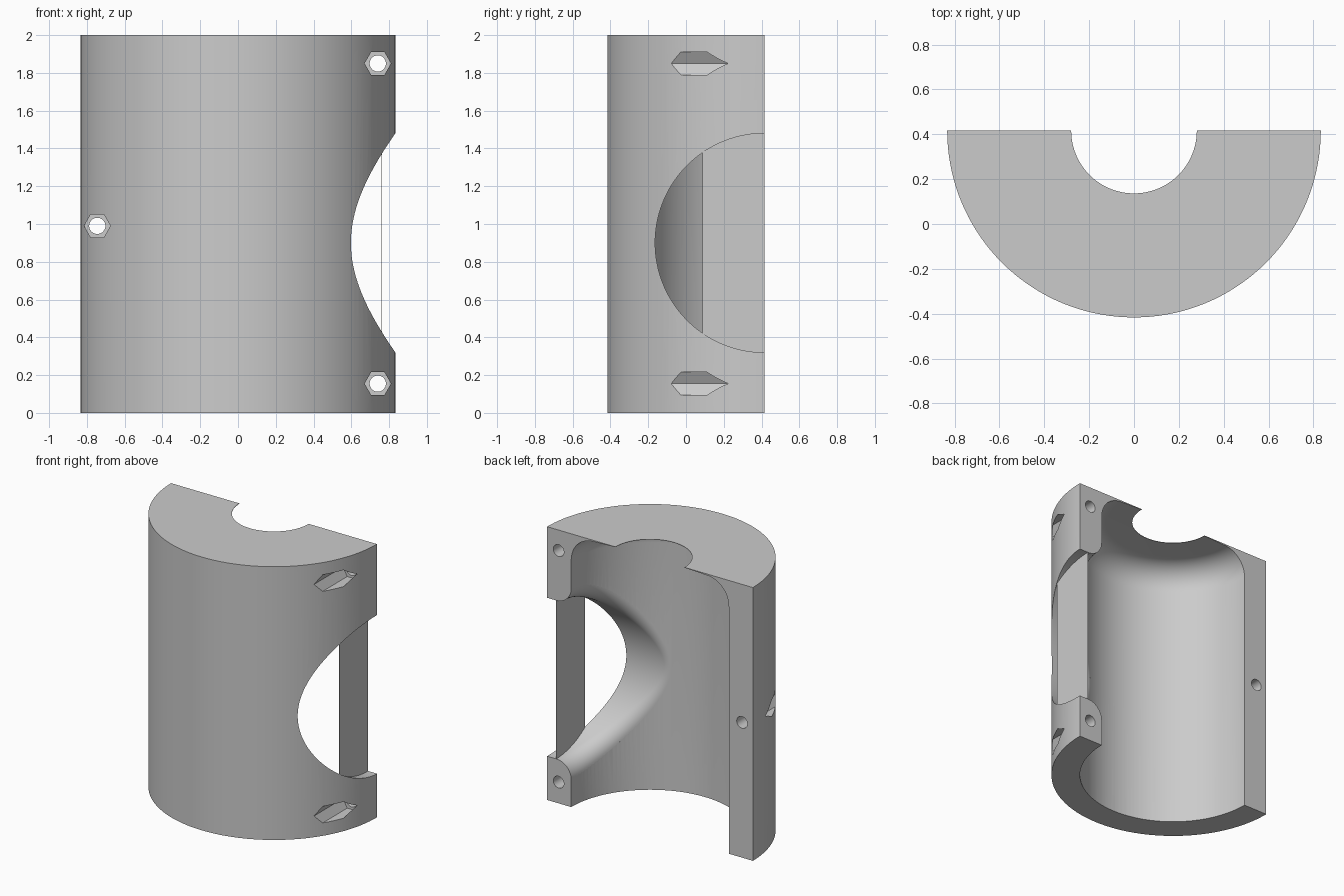
import bpy, bmesh
from math import cos, sin, pi, sqrt
from mathutils import Vector

cube = bpy.data.objects.get("Cube")
if cube:
    bpy.data.objects.remove(cube, do_unlink=True)

R_OUT, R_IN, R_LIP, HEIGHT = 0.833, 0.638, 0.28, 2.0
PORT_Z, R_PORT, FILLET = 0.90, 0.58, 0.12
SEGS = 128

grey = bpy.data.materials.new("plain grey")
grey.use_nodes = True
grey.diffuse_color = (0.6, 0.6, 0.6, 1)
grey.node_tree.nodes["Principled BSDF"].inputs["Base Color"].default_value = (0.6, 0.6, 0.6, 1)


def loft(name, rings):
    """Solid through rings of equal length, closed by a fan at each end."""
    bm = bmesh.new()
    loops = [[bm.verts.new(p) for p in ring] for ring in rings]
    n = len(rings[0])
    for a, b in zip(loops, loops[1:]):
        for i in range(n):
            j = (i + 1) % n
            bm.faces.new((a[i], a[j], b[j], b[i]))
    for loop in (loops[0], loops[-1]):
        mid = bm.verts.new(sum((v.co for v in loop), Vector()) / n)
        for i in range(n):
            bm.faces.new((loop[i], loop[(i + 1) % n], mid))
    bmesh.ops.recalc_face_normals(bm, faces=bm.faces[:])
    mesh = bpy.data.meshes.new(name)
    bm.to_mesh(mesh)
    bm.free()
    mesh.materials.append(grey)
    obj = bpy.data.objects.new(name, mesh)
    bpy.context.collection.objects.link(obj)
    return obj


def prism_y(name, x, z, radius, sides, y0, y1):
    """Regular prism lying along y, with a corner pointing to +x."""
    angles = [2 * pi * i / sides for i in range(sides)]
    return loft(name, [[Vector((x + radius * cos(a), y, z + radius * sin(a))) for a in angles]
                       for y in (y0, y1)])


def activate(obj):
    bpy.ops.object.select_all(action='DESELECT')
    obj.select_set(True)
    bpy.context.view_layer.objects.active = obj


def cut(obj, cutter):
    cutter.hide_render = True
    activate(obj)
    mod = obj.modifiers.new("cut", 'BOOLEAN')
    mod.operation, mod.solver, mod.object = 'DIFFERENCE', 'EXACT', cutter
    bpy.ops.object.modifier_apply(modifier=mod.name)
    bpy.data.objects.remove(cutter, do_unlink=True)


# Half-round shell, built around its own axis
half = [pi + pi * i / 72 for i in range(73)]
shell = loft("half_shell", [[Vector((R_OUT * cos(a), R_OUT * sin(a), z)) for a in half]
                            for z in (0, HEIGHT)])

# Cavity with a rounded shoulder running up to a thin lip
ROUND = 0.18
profile = [(R_IN, -0.1)]
for i in range(13):
    a = pi / 2 * i / 12
    profile.append((R_IN - ROUND + ROUND * cos(a), 1.81 + ROUND * sin(a)))
profile += [(R_LIP, HEIGHT - 0.003), (R_LIP, HEIGHT + 0.1)]
turns = [2 * pi * (i + 0.5) / SEGS for i in range(SEGS)]
cut(shell, loft("cavity_cutter",
                [[Vector((r * cos(t), r * sin(t), z)) for t in turns] for r, z in profile]))

# Side port, blended into the cavity by a rolling-ball fillet
sections = []
for t in turns:
    out = Vector((0, cos(t), sin(t)))
    centre = out * (R_PORT + FILLET)
    centre.x = sqrt((R_IN + FILLET) ** 2 - centre.y ** 2)
    to_port = -out
    to_wall = -Vector((centre.x, centre.y, 0)).normalized()
    points = [Vector((1.0, out.y * R_PORT, out.z * R_PORT))]
    points += [centre + FILLET * to_port.slerp(to_wall, i / 12) for i in range(13)]
    last = points[-1]
    points.append(Vector((last.x * 0.97, last.y * 0.97, last.z)))
    points.append(last * 0.2)
    sections.append([p + Vector((0, 0, PORT_Z)) for p in points])
cut(shell, loft("port_cutter", [list(ring) for ring in zip(*sections)]))

# Bolt holes with hexagonal nut pockets
for x, z in ((0.74, 1.85), (0.74, 0.155), (-0.745, 0.99)):
    cut(shell, prism_y("pocket_cutter", x, z, 0.07, 6, -1.0, -0.16))
    cut(shell, prism_y("bolt_cutter", x, z, 0.043, 32, -1.0, 0.2))

# Thin flat web standing across the port
steps = [-0.33 + 0.33 * i / 16 for i in range(17)]
edge = [(y, sqrt((R_PORT + 0.003) ** 2 - y * y)) for y in steps]
outline = edge + [(y, -z) for y, z in reversed(edge)]
web = loft("port_web", [[Vector((x, y, PORT_Z + z)) for y, z in outline]
                        for x in (0.759, 0.762)])

# Centre the parts front to back and shade them
for obj in (shell, web):
    for v in obj.data.vertices:
        v.co.y += R_OUT / 2
    activate(obj)
    bpy.ops.object.shade_smooth_by_angle(angle=pi / 6)
